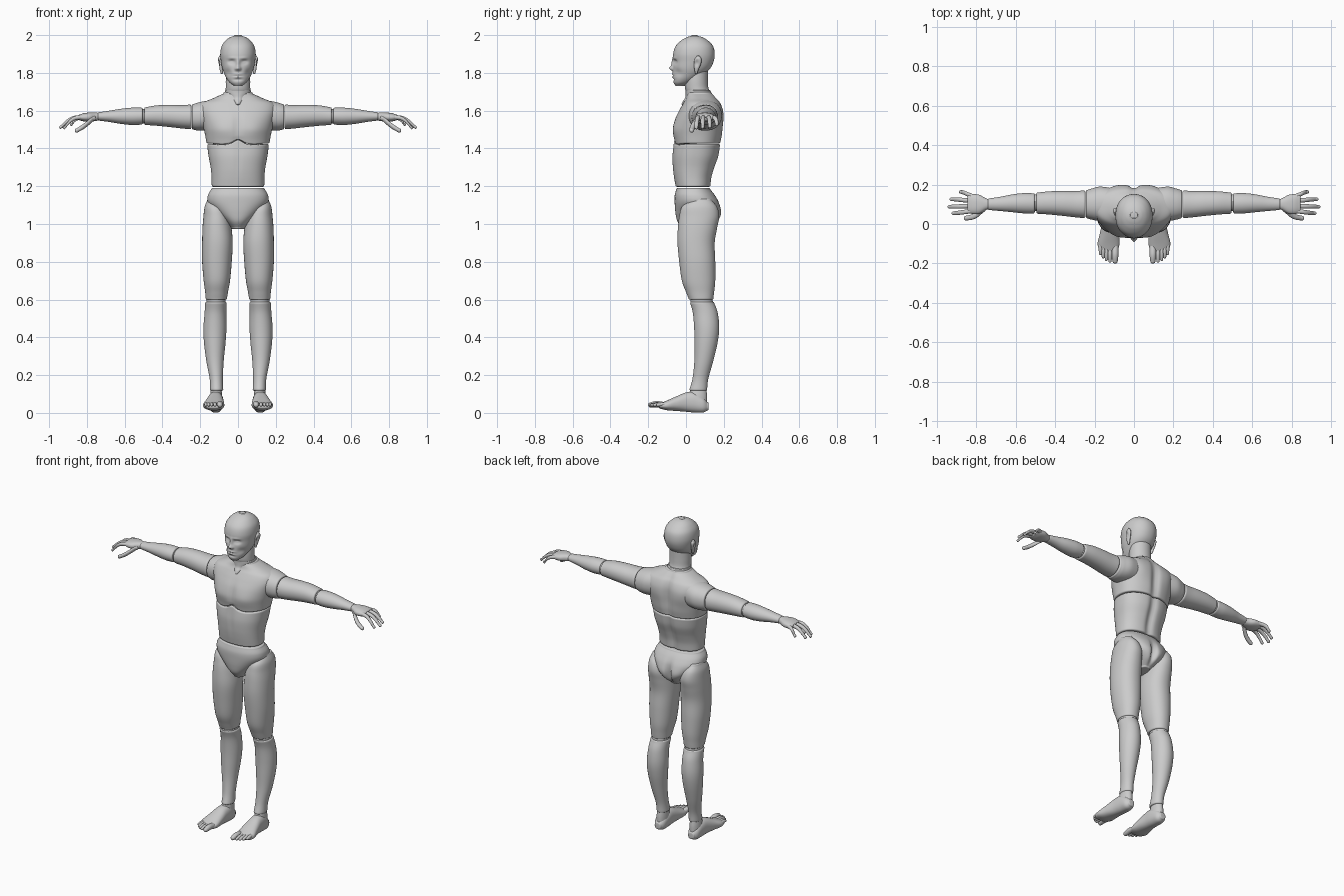
import bpy, bmesh, math
from mathutils import Vector

mat = bpy.data.materials.new("matte grey")
mat.diffuse_color = (0.6, 0.6, 0.6, 1)


def catmull(rings, steps):
    out = []
    for i in range(len(rings) - 1):
        q = [rings[max(i - 1, 0)], rings[i], rings[i + 1], rings[min(i + 2, len(rings) - 1)]]
        for s in range(steps):
            t = s / steps
            out.append([0.5 * (2 * b + (c - a) * t + (2 * a - 5 * b + 4 * c - d) * t * t
                               + (3 * b - a - 3 * c + d) * t ** 3) for a, b, c, d in zip(*q)])
    return out + [list(rings[-1])]


def tube(name, axis, rings, n=40, steps=6, p=2.0, e=0.008, mirror=True):
    """Loft of rounded sections; ring = position on axis, then low/high of the two other axes."""
    rs = catmull(rings, steps)

    def end(r, sign):
        # rounded rim that shrinks by e and bulges by e
        res = []
        for k in range(1, 5):
            a = k * math.pi / 8
            m = min(e, 0.49 * (r[2] - r[1]), 0.49 * (r[4] - r[3])) * (1 - math.cos(a))
            res.append([r[0] + sign * e * math.sin(a), r[1] + m, r[2] - m, r[3] + m, r[4] - m])
        return res
    sg = 1 if rs[-1][0] > rs[0][0] else -1
    rs = end(rs[0], -sg)[::-1] + rs + end(rs[-1], sg)
    bm = bmesh.new()
    loops = []
    for t, a0, a1, b0, b1 in rs:
        loop = []
        for k in range(n):
            w = 2 * math.pi * (k + 0.5) / n
            c, s = math.cos(w), math.sin(w)
            a = (a0 + a1) / 2 + (a1 - a0) / 2 * math.copysign(abs(c) ** (2 / p), c)
            b = (b0 + b1) / 2 + (b1 - b0) / 2 * math.copysign(abs(s) ** (2 / p), s)
            loop.append(bm.verts.new({'X': (t, a, b), 'Y': (a, t, b), 'Z': (a, b, t)}[axis]))
        loops.append(loop)
    for u, v in zip(loops, loops[1:]):
        for k in range(n):
            bm.faces.new((u[k], u[(k + 1) % n], v[(k + 1) % n], v[k]))
    bm.faces.new(loops[0])
    bm.faces.new(loops[-1])
    bmesh.ops.recalc_face_normals(bm, faces=bm.faces)
    me = bpy.data.meshes.new(name)
    bm.to_mesh(me)
    bm.free()
    me.materials.append(mat)
    me.shade_smooth()
    ob = bpy.data.objects.new(name, me)
    bpy.context.collection.objects.link(ob)
    if mirror:
        ob.modifiers.new("Mirror", 'MIRROR').use_mirror_merge = False
    return ob


def body(name, rings, **kw):
    """Centred upright part; ring = height, half width, front y, back y."""
    return tube(name, 'Z', [(z, -w, w, f, b) for z, w, f, b in rings], mirror=False, **kw)


def brush(ob, c, size, d):
    """Soft push of the surface around c; repeated on the other side when off centre."""
    for sx in ((1, -1) if c[0] and not ob.modifiers else (1,)):
        for v in ob.data.vertices:
            q = ((v.co.x - sx * c[0]) / size[0], (v.co.y - c[1]) / size[1], (v.co.z - c[2]) / size[2])
            v.co += Vector((sx * d[0], d[1], d[2])) * math.exp(-sum(i * i for i in q))


def digit(name, axis, pts, r):
    """Finger or toe through points."""
    i = 'XYZ'.index(axis)
    o = [k for k in range(3) if k != i]
    rings = [(q[i], q[o[0]] - r * s, q[o[0]] + r * s, q[o[1]] - r * s, q[o[1]] + r * s)
             for q, s in zip(pts, (1, 1, 0.95, 0.8))]
    return tube(name, axis, rings, n=16, steps=4, e=r * 0.75)


# head
head = body("head", [(1.735, .026, -.058, -.005), (1.75, .046, -.066, .03), (1.78, .066, -.069, .08),
                     (1.82, .082, -.069, .125), (1.86, .09, -.067, .146), (1.90, .094, -.068, .152),
                     (1.94, .087, -.056, .144), (1.97, .067, -.028, .118), (1.988, .043, .003, .088),
                     (1.996, .02, .028, .062)], n=112, steps=9, p=2.15, e=.004)
F = -.068
brush(head, (.034, F, 1.858), (.018, .05, .012), (0, .013, 0))       # eye sockets
brush(head, (.034, F, 1.856), (.010, .05, .005), (0, -.006, 0))      # eyelids
brush(head, (.03, F, 1.878), (.022, .05, .007), (0, -.004, 0))       # brows
brush(head, (0, F, 1.853), (.009, .05, .022), (0, -.012, 0))         # nose bridge
brush(head, (0, F, 1.825), (.011, .05, .012), (0, -.02, 0))          # nose tip
brush(head, (.011, F, 1.821), (.006, .05, .007), (0, -.008, 0))      # nostrils
brush(head, (0, F, 1.792), (.022, .05, .005), (0, -.006, 0))         # lips
brush(head, (0, F, 1.785), (.024, .05, .0035), (0, .005, 0))
brush(head, (0, F, 1.778), (.018, .05, .005), (0, -.006, 0))
brush(head, (0, F, 1.764), (.024, .05, .006), (0, .005, 0))
brush(head, (.055, -.04, 1.80), (.02, .05, .02), (-.004, .005, 0))   # cheeks

# ears
ear = tube("ears", 'Z', [(1.80, .08, .092, .048, .06), (1.82, .08, .098, .044, .068),
                         (1.85, .083, .105, .042, .08), (1.873, .085, .107, .046, .082),
                         (1.885, .088, .102, .055, .074)], n=28, e=.006)
brush(ear, (.108, .057, 1.852), (.02, .01, .018), (-.01, 0, 0))

# neck and collar
body("neck", [(1.65, .075, .005, .14), (1.69, .068, .002, .13), (1.72, .065, -.006, .119),
              (1.76, .065, -.006, .116), (1.81, .063, .0, .116)])
body("collar", [(1.635, .018, -.024, .06), (1.65, .03, -.017, .07), (1.668, .05, -.005, .13),
                (1.69, .068, -.002, .134), (1.705, .069, -.002, .13)], e=.004)

# chest
chest = body("chest", [(1.435, .168, -.06, .185), (1.47, .174, -.064, .192), (1.51, .183, -.064, .195),
                       (1.56, .194, -.055, .197), (1.605, .204, -.034, .194), (1.64, .19, -.014, .182),
                       (1.664, .135, .0, .163), (1.69, .078, .006, .14)], n=96, steps=8, p=2.3)
brush(chest, (.085, -.06, 1.5), (.07, .06, .05), (0, -.01, 0))
brush(chest, (0, -.06, 1.52), (.014, .06, .07), (0, .01, 0))
brush(chest, (0, .19, 1.53), (.022, .08, .15), (0, -.02, 0))
brush(chest, (.1, .19, 1.57), (.06, .06, .06), (0, .008, 0))

# abdomen
abdomen = body("abdomen", [(1.205, .139, -.056, .132), (1.25, .14, -.064, .138), (1.3, .145, -.07, .153),
                           (1.36, .156, -.072, .174), (1.416, .163, -.065, .182)], n=96, steps=8, p=2.3)
brush(abdomen, (0, .16, 1.32), (.022, .08, .2), (0, -.018, 0))
brush(abdomen, (0, -.07, 1.34), (.012, .06, .08), (0, .004, 0))
for part in (chest, abdomen):
    brush(part, (0, -.065, 1.425), (.03, .08, .03), (0, 0, .022))
    brush(part, (.09, -.065, 1.425), (.05, .08, .02), (0, 0, -.006))

# pelvis
pelvis = body("pelvis", [(1.182, .143, -.052, .13), (1.15, .16, -.06, .155), (1.11, .158, -.06, .176),
                         (1.06, .118, -.056, .184), (1.015, .07, -.046, .17), (.982, .038, -.022, .13)],
              n=80, steps=8, p=2.3)
brush(pelvis, (0, .19, 1.05), (.016, .06, .07), (0, -.03, 0))
brush(pelvis, (.065, .18, 1.05), (.05, .06, .045), (0, .008, 0))

# shoulders and arms
tube("shoulder_sockets", 'X', [(.1, .02, .18, 1.5, 1.66), (.17, .015, .19, 1.495, 1.652),
                               (.215, .022, .18, 1.495, 1.642), (.236, .028, .173, 1.5, 1.635)], p=2.2)
tube("upper_arms", 'X', [(.255, .03, .17, 1.502, 1.632), (.3, .034, .168, 1.506, 1.63),
                         (.36, .041, .168, 1.513, 1.631), (.43, .048, .166, 1.52, 1.628),
                         (.488, .052, .16, 1.524, 1.618)], p=2.1)
tube("elbows", 'X', [(.46, .065, .15, 1.532, 1.608), (.54, .065, .15, 1.532, 1.608)])
tube("forearms", 'X', [(.512, .053, .156, 1.526, 1.616), (.56, .054, .157, 1.524, 1.616),
                       (.62, .06, .15, 1.53, 1.61), (.68, .066, .138, 1.54, 1.6),
                       (.735, .071, .13, 1.547, 1.592)])

# hands
tube("palms", 'X', [(.735, .077, .125, 1.55, 1.588), (.755, .07, .132, 1.545, 1.59),
                    (.785, .052, .148, 1.542, 1.59), (.815, .05, .152, 1.543, 1.587),
                    (.838, .056, .15, 1.549, 1.58)], p=2.3)
tips = [(.88, .163, 1.527, .14), (.928, .126, 1.516, .117), (.938, .088, 1.512, .092), (.918, .055, 1.51, .067)]
for k, (x, y, z, y0) in enumerate(tips):
    dx, dy = x - .825, y - y0
    digit("fingers_%d" % (k + 1), 'X', [(.815, y0, 1.566), (.825 + dx * .4, y0 + dy * .5, 1.561),
                                        (.825 + dx * .72, y0 + dy * .85, (z + 1.56) / 2 + .006), (x, y, z)], .0115)
digit("thumbs", 'X', [(.765, .075, 1.56), (.79, .052, 1.538), (.82, .036, 1.515), (.853, .03, 1.495)], .015)

# legs
thigh = tube("thighs", 'Z', [(1.125, .1, .163, .02, .135), (1.09, .065, .177, -.022, .165),
                             (1.04, .044, .183, -.036, .176), (.98, .034, .188, -.043, .165),
                             (.9, .028, .19, -.045, .152), (.8, .033, .19, -.036, .155),
                             (.7, .042, .182, -.022, .155), (.64, .053, .174, .0, .149),
                             (.607, .058, .171, .013, .145)], n=56, p=2.15)
tube("knees", 'Z', [(.55, .068, .165, .037, .148), (.59, .066, .167, .024, .142), (.63, .068, .165, .03, .138)])
tube("shins", 'Z', [(.58, .06, .174, .022, .15), (.53, .062, .177, .036, .168), (.45, .061, .183, .043, .176),
                    (.37, .066, .18, .045, .167), (.27, .076, .167, .044, .143), (.18, .08, .15, .034, .118),
                    (.125, .078, .148, .018, .112)], n=48)

# ankles and feet
tube("ankles", 'Z', [(.04, .083, .15, .0, .112), (.09, .084, .148, .012, .112), (.135, .088, .142, .028, .106)])
tube("feet", 'Y', [(.112, .095, .14, .012, .058), (.09, .083, .153, .002, .084), (.045, .078, .158, .002, .11),
                   (.0, .077, .163, .006, .108), (-.05, .074, .174, .01, .088), (-.1, .073, .185, .014, .066),
                   (-.135, .083, .176, .022, .052)], n=48, p=2.3)
toes = [(.096, -.188, .017), (.122, -.188, .0105), (.14, -.18, .01), (.156, -.167, .01), (.17, -.15, .01)]
for k, (x, y, r) in enumerate(toes):
    digit("toes_%d" % (k + 1), 'Y', [(x, y + .075, .04), (x, y + .04, .046), (x, y + .018, .045), (x, y, .042)], r)
